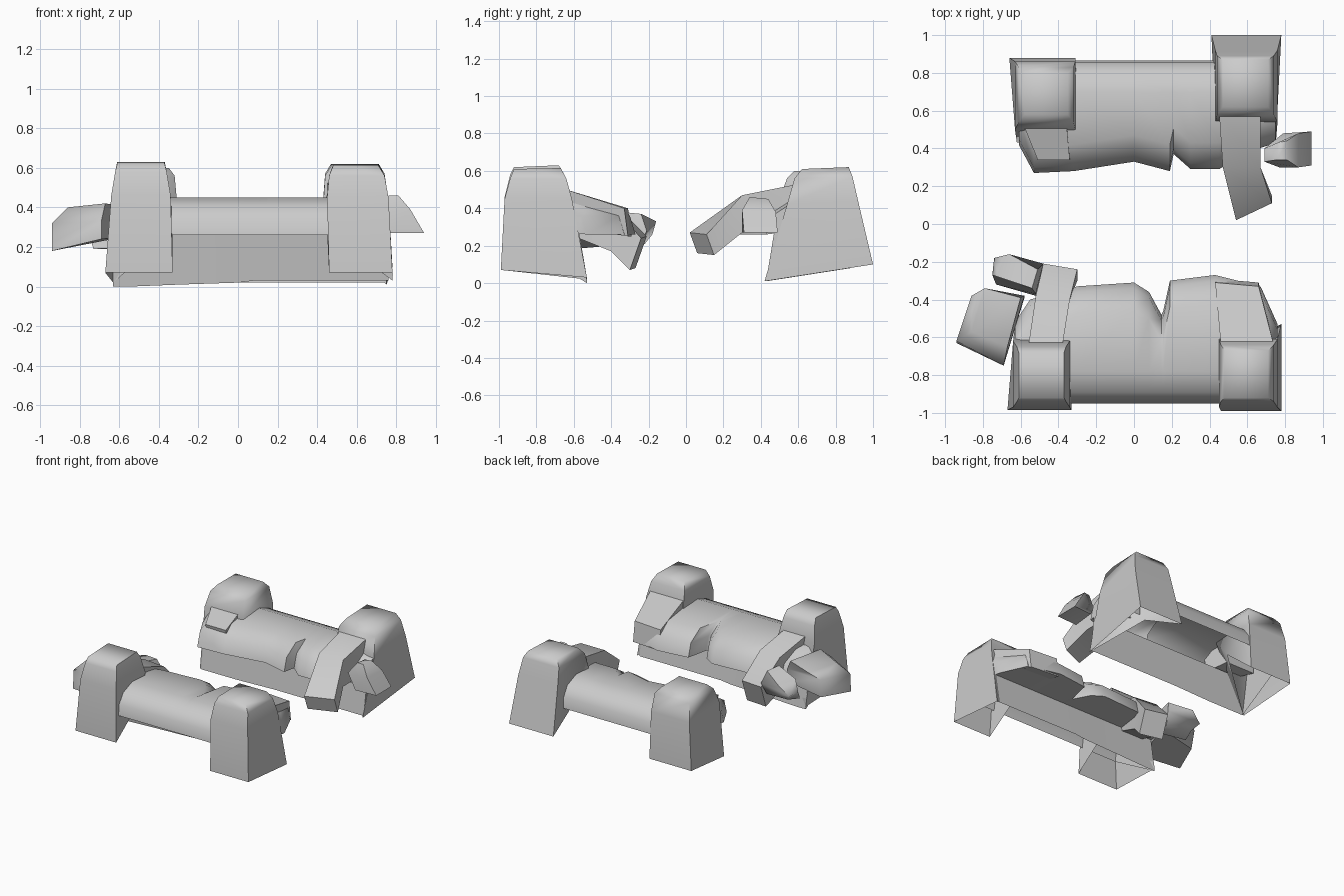
import bpy
import bmesh

cube = bpy.data.objects.get("Cube")
if cube:
    bpy.data.objects.remove(cube)

stone = bpy.data.materials.new("grey_stone")
stone.use_nodes = True
GREY = (0.6, 0.6, 0.6, 1)
stone.diffuse_color = GREY
stone.node_tree.nodes["Principled BSDF"].inputs["Base Color"].default_value = GREY


def loft(name, rings, closed=True, start=True, angle=0.85):
    """Skin a row of matching rings and cap the ends."""
    bm = bmesh.new()
    rows = [[bm.verts.new(p) for p in ring] for ring in rings]
    n = len(rows[0])
    for a, b in zip(rows, rows[1:]):
        for i in range(n if closed else n - 1):
            j = (i + 1) % n
            bm.faces.new((a[i], a[j], b[j], b[i]))
    if start:
        bm.faces.new(rows[0])
    bm.faces.new(rows[-1])
    bmesh.ops.recalc_face_normals(bm, faces=bm.faces)
    mesh = bpy.data.meshes.new(name)
    bm.to_mesh(mesh)
    bm.free()
    mesh.materials.append(stone)
    obj = bpy.data.objects.new(name, mesh)
    bpy.context.collection.objects.link(obj)
    bpy.ops.object.select_all(action="DESELECT")
    obj.select_set(True)
    bpy.context.view_layer.objects.active = obj
    bpy.ops.object.shade_smooth_by_angle(angle=angle)


def tower(name, side, rings, flare, tuck):
    """Tapered hollow block; ring = x0, x1, inner, outer, inner z, outer z.
    flare shifts the outer foot in x, tuck lifts the foot beneath the bar."""
    loops = [[(x0, side * i, zi), (x1, side * i, zi),
              (x1, side * o, zo), (x0, side * o, zo)]
             for x0, x1, i, o, zi, zo in rings]
    foot = loops[0]
    x0, x1 = rings[0][:2]
    foot[2] = (x1 + flare[1], foot[2][1], foot[2][2])
    foot[3] = (x0 + flare[0], foot[3][1], foot[3][2])
    under = 0 if x0 > 0 else 1
    foot[under] = (foot[under][0], side * tuck, .28)
    loft(name, loops, start=False, angle=1.25)


def bar(name, side, outer, wall, stations):
    """Rounded bar with a ragged inner overhang above an upright wall."""
    rings = []
    for x, edge, foot in stations:
        profile = [(outer, .26), (outer - .01, .34), (outer - .06, .41),
                   (outer - .17, .45), (edge + .14, .43), (edge + .03, .36),
                   (edge, .26), (wall + .04, .265), (wall, foot)]
        rings.append([(x, side * d, z) for d, z in profile])
    loft(name, rings, closed=False)


def arm(name, sections):
    """Bent slab; section = left point, right point, shift and drop to underside."""
    loft(name, [[a, b, (b[0], b[1] + dy, b[2] - dz), (a[0], a[1] + dy, a[2] - dz)]
                for a, b, dy, dz in sections], angle=0.75)


# Front half
tower("front_right_tower", -1, [
    (-.63, -.33, .53, .985, .02, .07), (-.64, -.34, .62, .97, .46, .46),
    (-.62, -.36, .65, .94, .58, .58), (-.61, -.37, .68, .92, .63, .62)],
    (-.04, 0), .70)
tower("front_left_tower", -1, [
    (.45, .78, .53, .99, .03, .07), (.45, .76, .61, .97, .45, .45),
    (.46, .74, .64, .94, .56, .56), (.48, .71, .67, .92, .615, .61)],
    (.01, 0), .70)
bar("front_bar", -1, .95, .53, [
    (-.63, .52, 0), (-.55, .40, 0), (-.3, .33, .01), (0, .31, .02),
    (.08, .36, .03), (.145, .48, .03), (.155, .46, .03), (.19, .30, .03),
    (.43, .27, .03), (.67, .33, .03), (.76, .53, .03)])
arm("front_left_flap", [
    ((.46, -.64, .50), (.74, -.64, .50), 0, .2),
    ((.43, -.31, .40), (.66, -.33, .40), .02, .15)])
arm("front_right_arm", [
    ((-.56, -.65, .50), (-.38, -.65, .50), 0, .23),
    ((-.52, -.38, .42), (-.34, -.40, .42), 0, .25),
    ((-.48, -.21, .25), (-.30, -.24, .24), -.06, .17)])

# Back half
tower("back_right_tower", 1, [
    (-.62, -.30, .43, .88, .01, .08), (-.63, -.31, .50, .86, .45, .43),
    (-.61, -.32, .54, .83, .56, .56), (-.58, -.35, .58, .80, .60, .60)],
    (-.04, -.01), .64)
tower("back_left_tower", 1, [
    (.44, .75, .42, 1.0, .01, .10), (.43, .76, .54, .92, .42, .44),
    (.44, .74, .58, .89, .56, .57), (.47, .71, .62, .87, .61, .62)],
    (-.03, .03), .64)
bar("back_bar", 1, .865, .43, [
    (-.61, .42, .01), (-.53, .27, .01), (-.32, .28, .01), (0, .33, .02),
    (.19, .28, .02), (.21, .37, .02), (.30, .29, .02), (.45, .29, .02),
    (.6, .38, .02), (.75, .43, .02)])
arm("back_left_arm", [
    ((.45, .60, .53), (.67, .60, .53), 0, .25),
    ((.47, .30, .47), (.67, .30, .47), 0, .2),
    ((.54, .02, .27), (.73, .11, .26), .04, .11)])
arm("back_right_flap", [
    ((-.60, .56, .48), (-.36, .56, .48), 0, .2),
    ((-.51, .34, .41), (-.34, .34, .41), .03, .13)])

# Fallen rubble
loft("front_large_rubble", [
    [(-.94, -.63, .18), (-.69, -.75, .24), (-.58, -.39, .25), (-.85, -.40, .20)],
    [(-.94, -.62, .32), (-.69, -.75, .33), (-.58, -.38, .35), (-.86, -.38, .34)],
    [(-.86, -.57, .40), (-.67, -.65, .42), (-.60, -.39, .41), (-.79, -.34, .39)]],
    angle=1.25)
loft("front_small_rubble", [
    [(-.73, -.32, .19), (-.52, -.38, .20), (-.50, -.25, .19), (-.70, -.22, .21)],
    [(-.75, -.27, .26), (-.52, -.37, .29), (-.48, -.21, .28), (-.74, -.18, .26)],
    [(-.72, -.28, .35), (-.54, -.34, .38), (-.51, -.24, .37), (-.66, -.16, .33)]],
    angle=1.25)
loft("back_rubble", [
    [(.77, .30, .27), (.94, .31, .27), (.94, .49, .27), (.79, .48, .27)],
    [(.69, .33, .37), (.87, .30, .39), (.87, .48, .38), (.69, .40, .37)],
    [(.76, .34, .46), (.81, .34, .46), (.81, .44, .45), (.76, .43, .45)]],
    angle=1.25)
